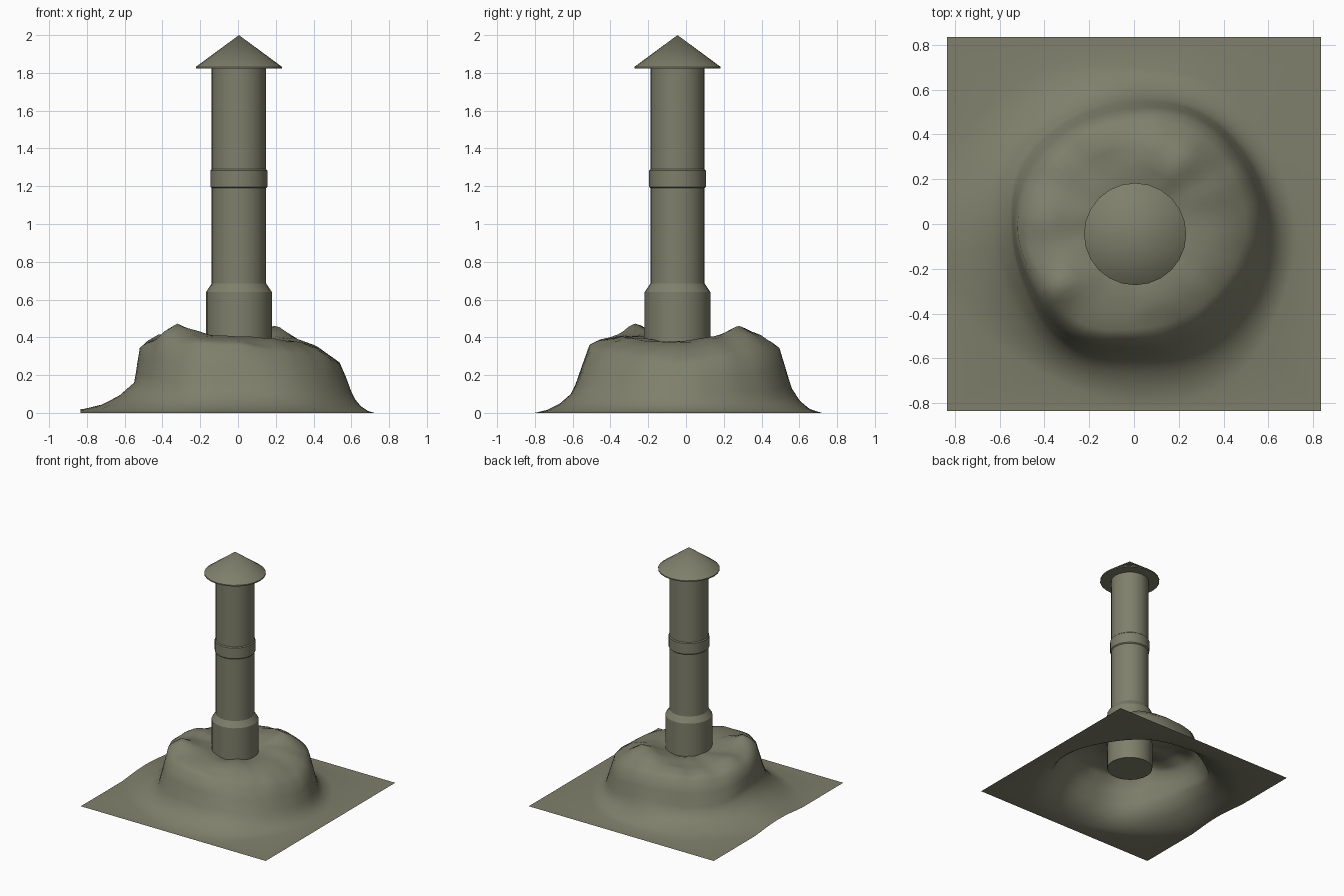
import bpy, bmesh, math
from mathutils import Vector, noise

if "Cube" in bpy.data.objects:
    bpy.data.objects.remove(bpy.data.objects["Cube"])

mat = bpy.data.materials.new("olive grey")
mat.diffuse_color = (0.21, 0.213, 0.147, 1)
mat.use_nodes = True
mat.node_tree.nodes["Principled BSDF"].inputs["Base Color"].default_value = mat.diffuse_color
PX, PY = 0.005, -0.045      # chimney axis
HALF = 0.835                # half width of the ground sheet


def finish(bm, name, angle):
    mesh = bpy.data.meshes.new(name)
    bm.to_mesh(mesh)
    bm.free()
    mesh.materials.append(mat)
    ob = bpy.data.objects.new(name, mesh)
    bpy.context.collection.objects.link(ob)
    bpy.ops.object.select_all(action='DESELECT')
    ob.select_set(True)
    bpy.context.view_layer.objects.active = ob
    bpy.ops.object.shade_smooth_by_angle(angle=math.radians(angle))
    return ob


def bridge(bm, a, b):
    n = len(a)
    for i in range(n):
        j = (i + 1) % n
        bm.faces.new((a[i], a[j], b[j], b[i]))


def lathe(name, profile, n=24, tip=None):
    """Revolve (radius, z) pairs, bottom to top; close with caps or a tip."""
    bm = bmesh.new()
    rings = [[bm.verts.new((PX + r * math.cos(math.tau * i / n),
                            PY + r * math.sin(math.tau * i / n), z))
              for i in range(n)] for r, z in profile]
    for a, b in zip(rings, rings[1:]):
        bridge(bm, a, b)
    bm.faces.new(rings[0][::-1])
    if tip is None:
        bm.faces.new(rings[-1])
    else:
        t = bm.verts.new((PX, PY, tip))
        for i in range(n):
            bm.faces.new((rings[-1][i], rings[-1][(i + 1) % n], t))
    return finish(bm, name, 25)


# chimney pipe with wide base and joint band
lathe("chimney_pipe", [(0.174, 0.16), (0.174, 0.64), (0.144, 0.685), (0.144, 1.19),
                       (0.151, 1.197), (0.151, 1.283), (0.144, 1.29), (0.144, 1.83)])
# conical rain cap
lathe("rain_cap", [(0.228, 1.823), (0.228, 1.832)], tip=2.0)

# mound: one row per 30 degrees
# plateau height, shoulder radius, shoulder height, foot radius, foot height, run-out radius
ROWS = [
    (.37, .54, .26, .62, .07, .72),
    (.40, .53, .29, .60, .06, .70),
    (.44, .53, .32, .59, .08, .72),
    (.41, .49, .35, .56, .13, .70),
    (.38, .48, .35, .56, .10, .80),
    (.385, .49, .34, .58, .10, .85),
    (.405, .52, .34, .55, .16, .92),
    (.43, .51, .38, .57, .14, .85),
    (.42, .54, .36, .63, .10, .78),
    (.40, .51, .35, .61, .10, .80),
    (.39, .51, .31, .64, .09, .82),
    (.38, .52, .29, .63, .08, .75),
]


def row_at(deg):
    k, f = divmod(deg / 30, 1)
    k = int(k)
    p0, p1, p2, p3 = (ROWS[(k + d) % 12] for d in (-1, 0, 1, 2))
    return [0.5 * (2 * b + (c - a) * f + (2 * a - 5 * b + 4 * c - d) * f * f
                   + (3 * b - a - 3 * c + d) * f ** 3)
            for a, b, c, d in zip(p0, p1, p2, p3)]


def bumps(x, y, r):
    h = 0.05 * math.exp(-((x + .33) ** 2 + (y + .28) ** 2) / .005)     # front left peak
    h += 0.02 * math.exp(-((x - .2) ** 2 + (y - .25) ** 2) / .006)     # back right peak
    h += 0.03 * math.exp(-((x + .43) ** 2 + (y - .05) ** 2) / .006)    # left peak
    if r < 0.6:
        h += 0.016 * noise.noise(Vector((x * 9, y * 9, 0.3)))
    return h


bm = bmesh.new()
N = 72
rings = None
for i in range(N):
    a = math.tau * i / N
    c, s = math.cos(a), math.sin(a)
    zi, rs, zs, rf, zf, ro = row_at(360 * i / N)
    edge = HALF / max(abs(c), abs(s))
    ez = max(0, ro - edge) * 0.25
    ro = min(ro, edge - 0.02)
    pts = [(.10, .36), (.17, .38), (.25, (zi + .385) / 2), (.34, zi),
           (rs - .10, zi * .6 + zs * .4 + .012), (rs - .04, zi * .25 + zs * .75 + .01),
           (rs, zs), (rs * .6 + rf * .4, zs * .6 + zf * .4),
           (rs * .25 + rf * .75, zs * .22 + zf * .78), (rf, zf),
           (rf * .7 + ro * .3, zf * .5 + ez * .5), (rf * .35 + ro * .65, zf * .16 + ez * .84),
           (ro, ez), (edge, ez)]
    if rings is None:
        rings = [[] for _ in pts]
    for ring, (r, z) in zip(rings, pts):
        x, y = r * c, r * s
        if z > 0.03 and r < rf:
            z += bumps(x, y, r)
        ring.append(bm.verts.new((x, y, max(z, 0))))
for inner, outer in zip(rings, rings[1:]):
    bridge(bm, outer, inner)
centre = bm.verts.new((0, 0, .36))
for i in range(N):
    bm.faces.new((rings[0][i], rings[0][(i + 1) % N], centre))
finish(bm, "earth_mound", 60)
